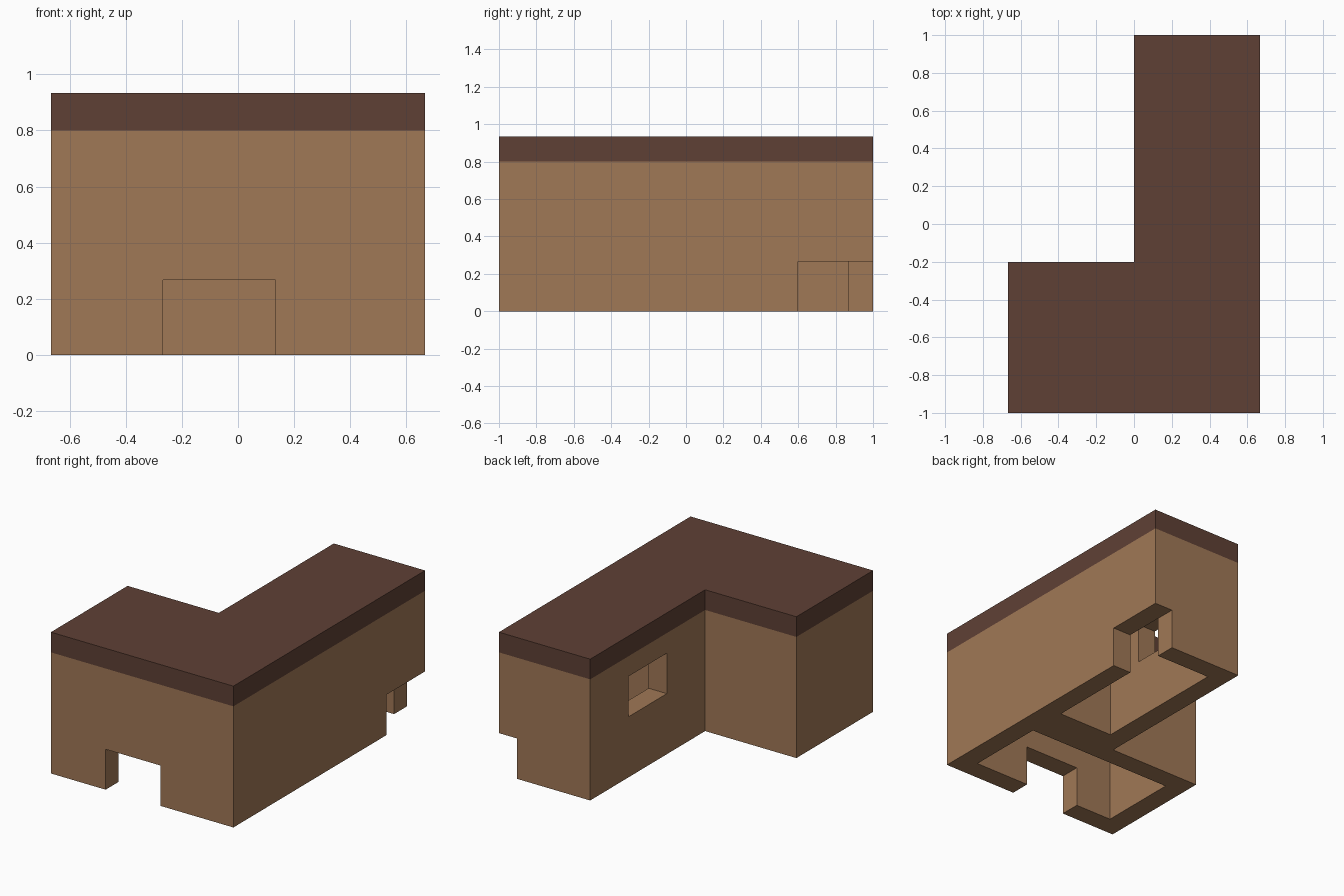
import bpy
import bmesh

cube = bpy.data.objects.get("Cube")
if cube:
    bpy.data.objects.remove(cube, do_unlink=True)

T = 0.1333            # wall thickness
X, Y = 0.6667, 1.0    # half extents of the plan
WALL_H, TOP = 0.8, 0.9333
STEP = -0.2           # back of the wide front block
DOOR_H = 0.2667


def material(name, hex_code):
    def linear(c):
        return c / 12.92 if c <= 0.04045 else ((c + 0.055) / 1.055) ** 2.4
    rgb = [linear(int(hex_code[i:i + 2], 16) / 255) for i in (0, 2, 4)]
    mat = bpy.data.materials.new(name)
    mat.use_nodes = True
    mat.diffuse_color = (*rgb, 1)
    mat.node_tree.nodes["Principled BSDF"].inputs["Base Color"].default_value = (*rgb, 1)
    return mat


def prism(name, outline, z0, z1, mat=None):
    """Extrude a flat outline from z0 up to z1."""
    bm = bmesh.new()
    base = bm.faces.new([bm.verts.new((x, y, z0)) for x, y in outline])
    new = bmesh.ops.extrude_face_region(bm, geom=[base])["geom"]
    verts = [v for v in new if isinstance(v, bmesh.types.BMVert)]
    bmesh.ops.translate(bm, verts=verts, vec=(0, 0, z1 - z0))
    bmesh.ops.recalc_face_normals(bm, faces=bm.faces)
    mesh = bpy.data.meshes.new(name)
    bm.to_mesh(mesh)
    bm.free()
    if mat:
        mesh.materials.append(mat)
    obj = bpy.data.objects.new(name, mesh)
    bpy.context.collection.objects.link(obj)
    return obj


def cut_box(target, x0, x1, y0, y1, z0, z1):
    """Subtract a box from the target and remove the cutter."""
    cutter = prism("cutter", [(x0, y0), (x1, y0), (x1, y1), (x0, y1)], z0, z1)
    cutter.hide_render = True
    mod = target.modifiers.new("cut", 'BOOLEAN')
    mod.operation, mod.solver, mod.object = 'DIFFERENCE', 'EXACT', cutter
    bpy.context.view_layer.objects.active = target
    bpy.ops.object.modifier_apply(modifier=mod.name)
    bpy.data.objects.remove(cutter, do_unlink=True)


wall_brown = material("wall_brown", "A07856")
roof_brown = material("roof_brown", "5F4035")

# L-shaped plan shared by walls and roof
plan = [(-X, -Y), (X, -Y), (X, Y), (0, Y), (0, STEP), (-X, STEP)]
walls = prism("walls", plan, 0, WALL_H, wall_brown)
prism("flat_roof", plan, WALL_H, TOP, roof_brown)

# Two rooms, open at the floor and closed above by the roof
cut_box(walls, -X + T, X - T, -Y + T, STEP - T, -0.1, 1)
cut_box(walls, T, X - T, STEP + T, Y - T, -0.1, 1)

# Front doorway, corner doorway in the long side, and wing window
cut_box(walls, -0.2667, 0.1333, -Y - 0.1, -Y + T + 0.05, -0.1, DOOR_H)
cut_box(walls, X - T, X + 0.1, 0.6, Y + 0.1, -0.1, DOOR_H)
cut_box(walls, -0.1, T + 0.05, 0.2, 0.6, 0.4, 0.6667)
